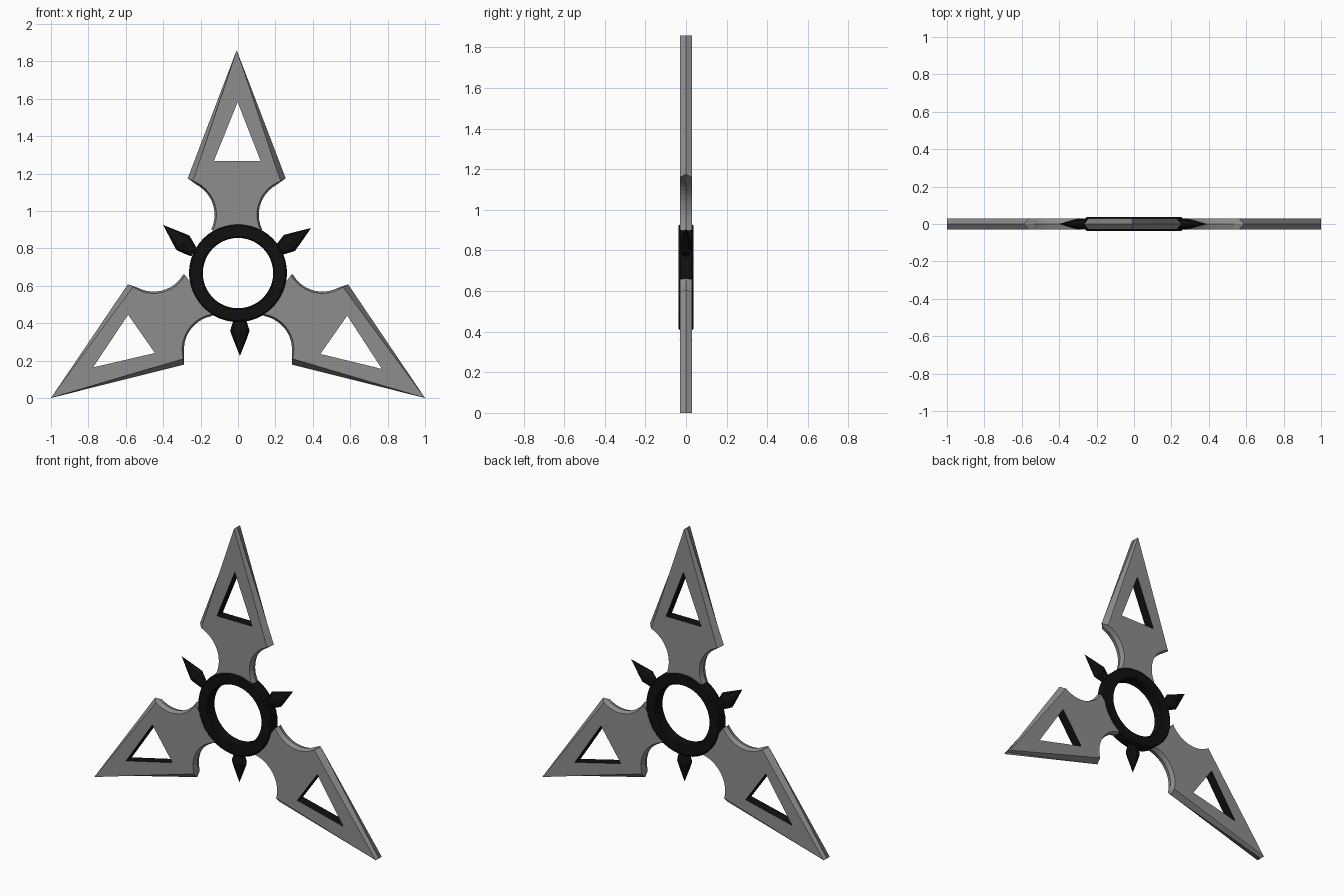
import bpy, bmesh
from math import sin, cos, pi, radians
from mathutils import Vector
from mathutils.geometry import tessellate_polygon

if "Cube" in bpy.data.objects:
    bpy.data.objects.remove(bpy.data.objects["Cube"])


def material(name, v):
    m = bpy.data.materials.new(name)
    m.diffuse_color = (v, v, v, 1)
    m.use_nodes = True
    m.node_tree.nodes["Principled BSDF"].inputs["Base Color"].default_value = m.diffuse_color
    return m


steel = material("steel", 0.27)
black = material("black", 0.005)
T = 0.03  # half thickness of the blades


def finish(name, bm, mats):
    bmesh.ops.recalc_face_normals(bm, faces=bm.faces)
    me = bpy.data.meshes.new(name)
    bm.to_mesh(me)
    bm.free()
    ob = bpy.data.objects.new(name, me)
    for m in mats:
        me.materials.append(m)
    bpy.context.collection.objects.link(ob)
    return ob


def placer(px, pz, deg):
    # local (across, along) coordinates to the upright XZ plane
    c, s = cos(radians(deg)), sin(radians(deg))
    return lambda w, u, y: (px + u * c + w * s, y, pz + u * s - w * c)


def strip(bm, a, b, mat=0):
    n = len(a)
    for i in range(n):
        j = (i + 1) % n
        vs = []
        for v in (a[i], a[j], b[j], b[i]):
            if v not in vs:
                vs.append(v)
        bm.faces.new(vs).material_index = mat


def half_outline(r, shoulder=None):
    # shoulder, then concave neck, ending at the ring
    pts = [(0.3 + r * cos(radians(a)), 0.31 + r * sin(radians(a)))
           for a in [110 + 96 * i / 12 for i in range(13)]]
    if shoulder:
        pts[0] = shoulder
    return pts


def outline(half):
    return [(0, 1.19)] + half + [(-w, u) for w, u in reversed(half)]


def blade(name, px, pz, deg):
    P = placer(px, pz, deg)
    face = outline(half_outline(0.192))
    ridge = outline(half_outline(0.182, (0.262, 0.505)))
    hole = [(0.005, 0.912), (0.128, 0.597), (-0.122, 0.597)]
    bm = bmesh.new()
    loop = lambda pts, y: [bm.verts.new(P(w, u, y)) for w, u in pts]
    of, ob, mid = loop(face, -T), loop(face, T), loop(ridge, 0)
    hf, hb = loop(hole, -T), loop(hole, T)
    strip(bm, of, mid)
    strip(bm, mid, ob)
    strip(bm, hf, hb, 1)
    tris = tessellate_polygon([[Vector((w, u, 0)) for w, u in l] for l in (face, hole)])
    for vs in (of + hf, ob + hb):
        for t in tris:
            bm.faces.new([vs[i] for i in t])
    finish(name, bm, [steel, black])


def spike(name, px, pz, deg, length):
    # faceted dart, flattened front to back
    P = placer(px, pz, deg)
    bm = bmesh.new()
    rings = []
    for u, r in ((-0.02, 0.025), (0.015, 0.038), (0.06, 0.052), (0.1, 0.038)):
        rings.append([bm.verts.new(P(r * cos(k * pi / 4), u, 0.6 * r * sin(k * pi / 4)))
                      for k in range(8)])
    for a, b in zip(rings, rings[1:]):
        strip(bm, a, b)
    tip = bm.verts.new(P(0, length, 0))
    strip(bm, rings[-1], [tip] * 8)
    bm.faces.new(rings[0])
    finish(name, bm, [black])


# three pierced blades
blade("top_blade", -0.007, 0.67, 90)
blade("left_blade", -0.025, 0.683, 215)
blade("right_blade", 0.025, 0.683, -35)

# central ring with small chamfers
bm = bmesh.new()
profile = [(0.188, -0.03), (0.195, -0.037), (0.253, -0.037), (0.262, -0.028),
           (0.262, 0.028), (0.253, 0.037), (0.195, 0.037), (0.188, 0.03)]
N = 48
loops = [[bm.verts.new((r * cos(2 * pi * k / N), y, 0.668 + r * sin(2 * pi * k / N)))
          for r, y in profile] for k in range(N)]
for k in range(N):
    strip(bm, loops[k], loops[(k + 1) % N])
finish("ring", bm, [black])

# three spikes between the blades
spike("bottom_spike", 0.01, 0.42, -90, 0.195)
spike("left_spike", -0.25, 0.79, 138, 0.202)
spike("right_spike", 0.225, 0.795, 34.5, 0.201)
